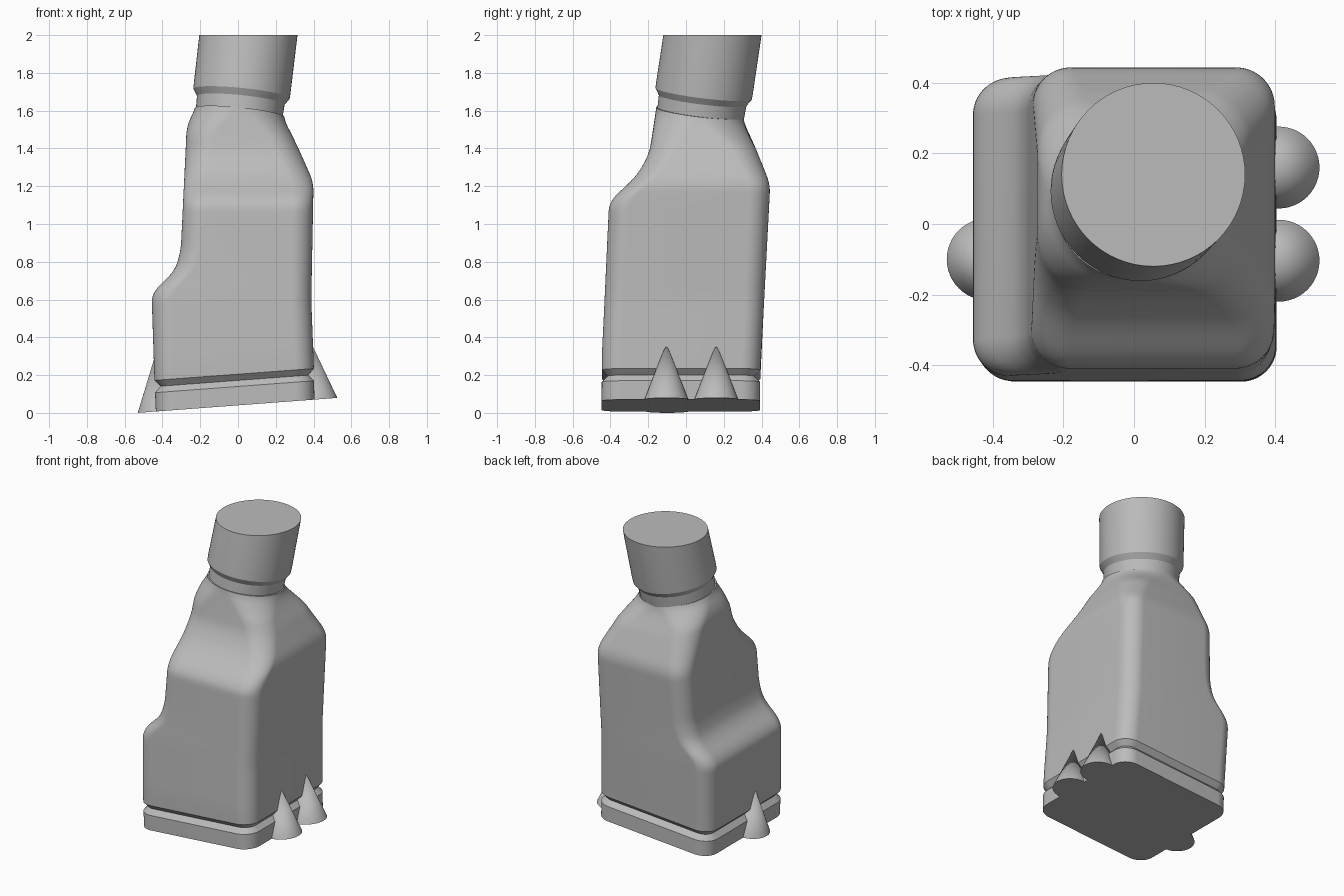
import bpy, bmesh, math
from mathutils import Vector

cube = bpy.data.objects.get("Cube")
if cube:
    bpy.data.objects.remove(cube, do_unlink=True)

grey = bpy.data.materials.new("plain grey")
grey.use_nodes = True
colour = (0.5, 0.5, 0.5, 1)
grey.diffuse_color = colour
grey.node_tree.nodes["Principled BSDF"].inputs["Base Color"].default_value = colour

BASE_SLOPE = 0.075   # the foot leans up toward +x
BASE_Z = 0.04
NECK_TILT = (-0.10, -0.12)


def finish(bm, name):
    bmesh.ops.remove_doubles(bm, verts=bm.verts, dist=0.0001)
    bmesh.ops.recalc_face_normals(bm, faces=bm.faces)
    mesh = bpy.data.meshes.new(name)
    bm.to_mesh(mesh)
    bm.free()
    mesh.materials.append(grey)
    obj = bpy.data.objects.new(name, mesh)
    bpy.context.collection.objects.link(obj)
    bpy.ops.object.select_all(action="DESELECT")
    obj.select_set(True)
    bpy.context.view_layer.objects.active = obj
    bpy.ops.object.shade_smooth_by_angle(angle=math.radians(28))


def ring(x0, x1, y0, y1, r, z, tilt, steps=16):
    """Rounded rectangle on a tilted plane."""
    r = min(r, (x1 - x0) / 2, (y1 - y0) / 2)
    corners = [(x1 - r, y1 - r), (x0 + r, y1 - r), (x0 + r, y0 + r), (x1 - r, y0 + r)]
    points = []
    for i, (cx, cy) in enumerate(corners):
        for k in range(steps + 1):
            a = (i + k / steps) * math.pi / 2
            x, y = cx + r * math.cos(a), cy + r * math.sin(a)
            points.append((x, y, z + tilt[0] * x + tilt[1] * y))
    return points


def loft(rings, name):
    bm = bmesh.new()
    loops = [[bm.verts.new(p) for p in points] for points in rings]
    for low, high in zip(loops, loops[1:]):
        for i in range(len(low)):
            j = (i + 1) % len(low)
            bm.faces.new((low[i], low[j], high[j], high[i]))
    bm.faces.new(loops[0][::-1])
    bm.faces.new(loops[-1])
    finish(bm, name)


def line(points, z):
    if z <= points[0][0]:
        return points[0][1]
    for (za, a), (zb, b) in zip(points, points[1:]):
        if z <= zb:
            return a + (b - a) * (z - za) / (zb - za)
    return points[-1][1]


def soft(points, z, width=0.045, n=6):
    """Profile value with its corners rounded by averaging."""
    return sum(line(points, z + width * k / n) for k in range(-n, n + 1)) / (2 * n + 1)


# Outline of each side of the body: (height, position)
left = [(0, -.433), (.2, -.442), (.635, -.458), (.75, -.335), (.86, -.303), (1.5, -.272), (1.6, -.22)]
right = [(0, .405), (.2, .402), (.6, .388), (1.22, .4), (1.57, .245), (1.7, .24)]
front = [(0, -.447), (.3, -.445), (1.12, -.407), (1.25, -.265), (1.36, -.2), (1.45, -.18), (1.6, -.155)]
back = [(0, .393), (.2, .393), (1.21, .446), (1.56, .305), (1.7, .3)]
corner = [(0, .1), (1.2, .11), (1.45, .15), (1.59, .24)]


def body_ring(z, inset=0):
    low = max(0, min(1, 1 - (z - 0.2) / 0.35))
    high = max(0, min(1, (z - 1.4) / 0.19))
    tilt = (BASE_SLOPE * low + NECK_TILT[0] * high, NECK_TILT[1] * high)
    # keep the centre height fixed where the section leans
    lift = -NECK_TILT[1] * high * 0.08
    return ring(soft(left, z) + inset, soft(right, z) - inset,
                soft(front, z) + inset, soft(back, z) - inset,
                line(corner, z) - inset, z + lift, tilt)


# Foot slab, groove and body in one skin
foot = [(0, 0), (.1, 0), (.132, .03), (.165, 0)]
rings = [body_ring(BASE_Z + h, inset) for h, inset in foot]
count = 70
rings += [body_ring(0.24 + (1.59 - 0.24) * i / count) for i in range(count + 1)]
loft(rings, "bottle_body")


def neck_ring(z, r, lean=1):
    cx, cy = .055 + .117 * (z - 2), .14 + .15 * (z - 2)
    lift = -lean * (NECK_TILT[0] * cx + NECK_TILT[1] * cy)
    return ring(cx - r, cx + r, cy - r, cy + r, r, z + lift,
                (NECK_TILT[0] * lean, NECK_TILT[1] * lean))


# Leaning neck and wider cap with a level top
loft([neck_ring(1.55, .228), neck_ring(1.655, .232), neck_ring(1.69, .255),
      neck_ring(1.72, .256), neck_ring(2, .26, 0)], "neck_and_cap")


# Spikes standing on the sloping foot plane
def spike(name, x, y, radius=.116, height=.3, sides=48):
    normal = Vector((-BASE_SLOPE, 0, 1)).normalized()
    bm = bmesh.new()
    bmesh.ops.create_cone(bm, cap_ends=True, segments=sides, radius1=radius, radius2=0, depth=height)
    bmesh.ops.translate(bm, verts=bm.verts, vec=(0, 0, height / 2))
    turn = Vector((0, 0, 1)).rotation_difference(normal).to_matrix()
    bmesh.ops.rotate(bm, verts=bm.verts, matrix=turn)
    bmesh.ops.translate(bm, verts=bm.verts, vec=(x, y, BASE_Z + BASE_SLOPE * x))
    finish(bm, name)


spike("left_back_spike", .41, .16)
spike("left_front_spike", .41, -.104)
spike("right_spike", -.415, -.1)
